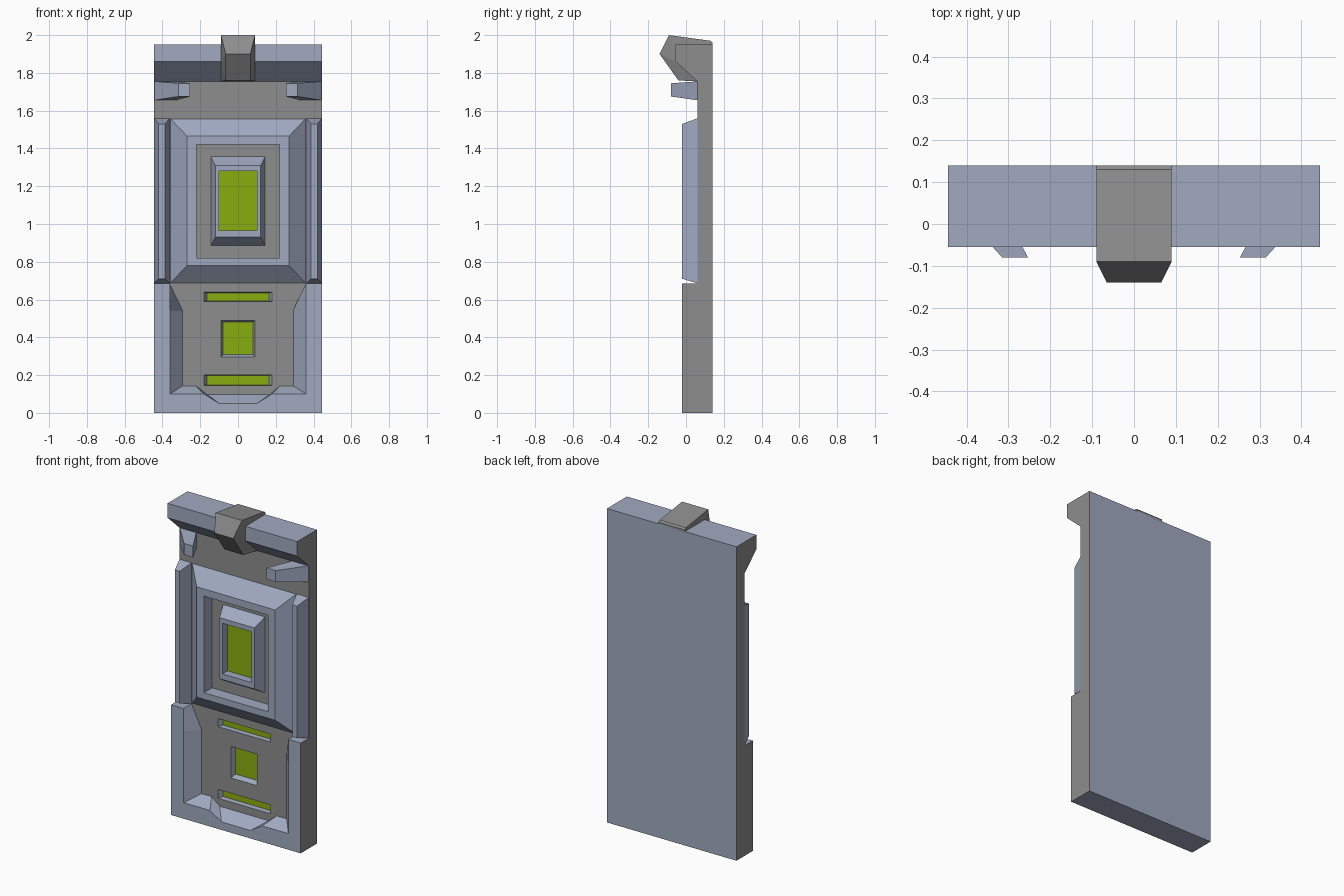
import bpy, bmesh

if "Cube" in bpy.data.objects:
    bpy.data.objects.remove(bpy.data.objects["Cube"])

def material(name, rgb):
    m = bpy.data.materials.new(name)
    m.diffuse_color = (*rgb, 1)
    m.use_nodes = True
    m.node_tree.nodes["Principled BSDF"].inputs["Base Color"].default_value = m.diffuse_color
    return m

BLUE, GREY, GREEN = 0, 1, 2
MATS = [material("blue_grey", (0.35, 0.40, 0.53)),
        material("dark_grey", (0.27, 0.27, 0.27)),
        material("green_light", (0.25, 0.42, 0.005))]

def finish(name, bm, paint=None):
    bmesh.ops.recalc_face_normals(bm, faces=bm.faces)
    if paint:
        for f in bm.faces:
            f.material_index = paint(f)
    me = bpy.data.meshes.new(name)
    bm.to_mesh(me)
    bm.free()
    for m in MATS:
        me.materials.append(m)
    ob = bpy.data.objects.new(name, me)
    bpy.context.collection.objects.link(ob)
    return ob

def loft(name, rings, wrap=False, end_mat=BLUE, paint=None):
    """Skin closed rings of 3D points; wrap joins last to first, else cap both ends."""
    bm = bmesh.new()
    vs = [[bm.verts.new(p) for p in r] for r in rings]
    n = len(rings[0])
    for i in range(len(vs) if wrap else len(vs) - 1):
        a, b = vs[i], vs[(i + 1) % len(vs)]
        for k in range(n):
            bm.faces.new((a[k], a[(k + 1) % n], b[(k + 1) % n], b[k]))
    if not wrap:
        bm.faces.new(vs[0])
        bm.faces.new(vs[-1]).material_index = end_mat
    return finish(name, bm, paint)

def rect(x0, x1, z0, z1, y):
    return [(x0, y, z0), (x1, y, z0), (x1, y, z1), (x0, y, z1)]

def outer_side(f):
    return GREY if abs(f.calc_center_median().x) > 0.44 else BLUE

FLOOR, BASE, FRONT, W = 0.06, 0.063, -0.02, 0.445

# Main slab with overhanging top bar, extruded across x
profile = [(0.14, 0), (0.14, 1.95), (-0.055, 1.95), (-0.055, 1.86), (FLOOR, 1.755), (FLOOR, 0)]

def body_paint(f):
    c = f.calc_center_median()
    return GREY if abs(c.x) > 0.44 or (abs(c.y - FLOOR) < 0.005 and c.z < 1.2) else BLUE

body = loft("body", [[(x, y, z) for y, z in profile] for x in (-W, W)], paint=body_paint)

# Lit recesses cut into the lower floor: half widths and heights, mouth then bottom
slots = [("upper_slot", 0.18, 0.59, 0.64, 0.165, 0.592, 0.635),
         ("square_slot", 0.09, 0.295, 0.49, 0.08, 0.31, 0.48),
         ("lower_slot", 0.18, 0.145, 0.20, 0.165, 0.148, 0.198)]
for name, w, a, b, w2, a2, b2 in slots:
    cutter = loft(name + "_cutter",
                  [rect(-w, w, a, b, 0.05), rect(-w, w, a, b, FLOOR), rect(-w2, w2, a2, b2, 0.09)],
                  end_mat=GREEN)
    cutter.hide_render = True
    cutter.hide_viewport = True
    mod = body.modifiers.new(name, 'BOOLEAN')
    mod.operation = 'DIFFERENCE'
    mod.solver = 'EXACT'
    mod.material_mode = 'TRANSFER'
    mod.object = cutter

# Raised border around the lower basin: outer, rim and floor points per station
half = [((W, .685), (.36, .685), (.36, .685)),
        ((W, .54), (.36, .54), (.29, .54)),
        ((W, 0), (.36, .10), (.29, .145)),
        ((.18, 0), (.18, .10), (.225, .145)),
        ((.10, 0), (.10, .05), (.17, .10))]
stations = [(s, st) for s, st in [(1, h) for h in half] + [(-1, h) for h in reversed(half)]]
loft("lower_border",
     [[(s * o[0], BASE, o[1]), (s * o[0], FRONT, o[1]), (s * r[0], FRONT, r[1]), (s * f[0], BASE, f[1])]
      for s, (o, r, f) in stations], paint=outer_side)

# Large bevelled frame in the middle
loft("middle_frame", [rect(-.36, .36, .685, 1.56, BASE), rect(-.27, .27, .78, 1.465, FRONT),
                      rect(-.22, .22, .82, 1.42, FRONT), rect(-.22, .22, .82, 1.42, BASE)], wrap=True)

# Raised window with a recessed green light
loft("window", [rect(-.145, .145, .885, 1.36, BASE), rect(-.12, .12, .93, 1.31, -0.01),
                rect(-.10, .10, .965, 1.28, -0.01), rect(-.10, .10, .965, 1.28, 0.04)],
     end_mat=GREEN)

# Side rails and upper brackets, mirrored
for side, s in (("left", -1), ("right", 1)):
    loft(side + "_rail", [rect(s * .36, s * W, .685, 1.56, BASE),
                          rect(s * .387, s * .42, .71, 1.53, FRONT)])
    loft(side + "_bracket", [rect(s * .33, s * W, 1.655, 1.755, BASE),
                             rect(s * .253, s * .315, 1.675, 1.745, -0.08)])

# Faceted clip hooked over the top bar
bm = bmesh.new()
for s in (-1, 1):
    for y, z in [(-.09, 2.0), (.13, 1.97), (.14, 1.96), (.14, 1.94), (.06, 1.755), (-.055, 1.86)]:
        bm.verts.new((s * .09, y, z))
    for y, z in [(-.14, 1.90), (-.04, 1.76)]:
        bm.verts.new((s * .065, y, z))
bmesh.ops.convex_hull(bm, input=bm.verts)
bmesh.ops.dissolve_limit(bm, angle_limit=0.01, verts=bm.verts, edges=bm.edges)
finish("top_clip", bm, lambda f: GREY)
